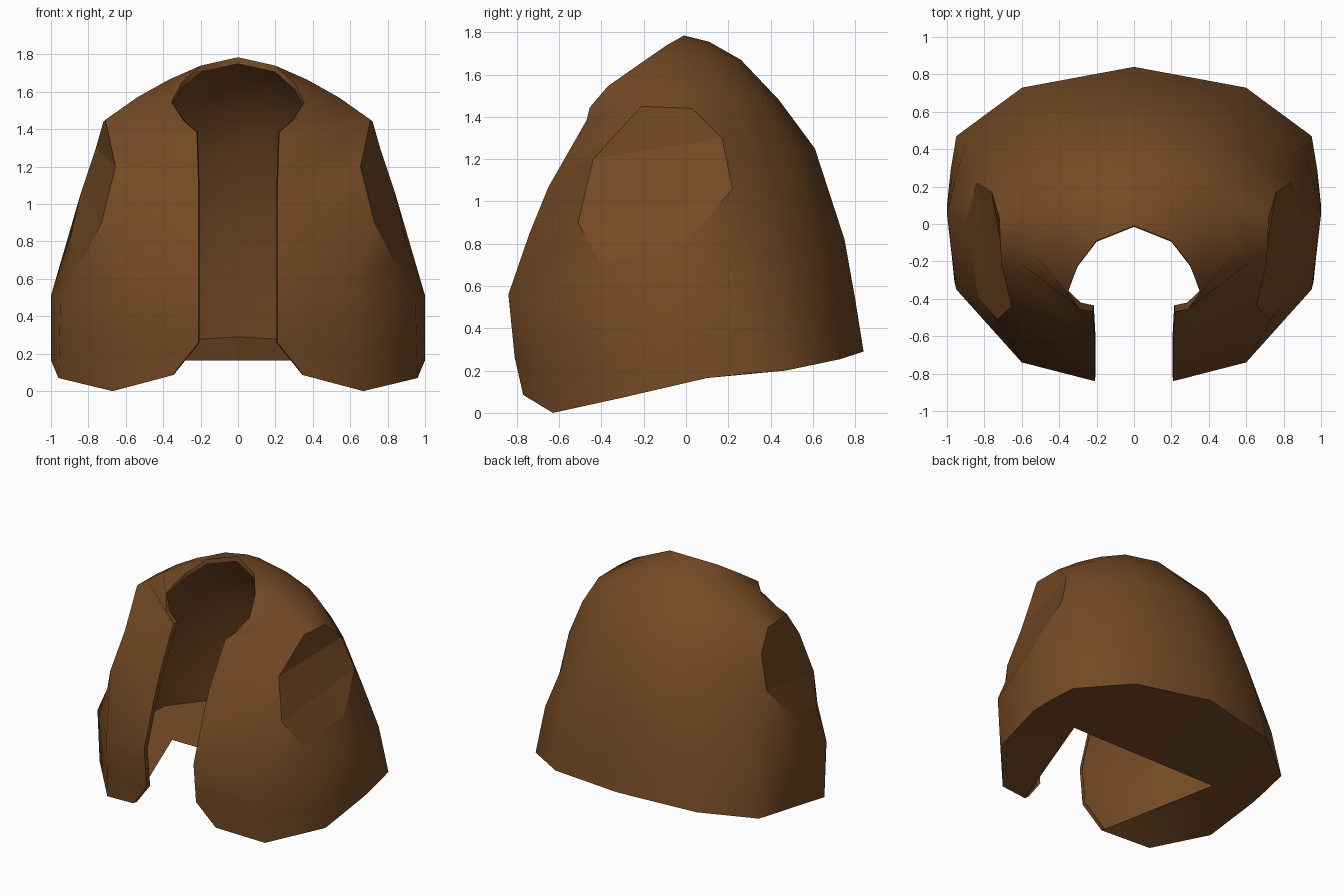
import bpy, bmesh
from mathutils import Vector as V

if "Cube" in bpy.data.objects:
    bpy.data.objects.remove(bpy.data.objects["Cube"])

brown = bpy.data.materials.new("brown_leather")
brown.diffuse_color = (0.175, 0.068, 0.018, 1)
brown.use_nodes = True
brown.node_tree.nodes["Principled BSDF"].inputs["Base Color"].default_value = brown.diffuse_color


def build(name, faces, angle):
    """Make one mirrored object from faces given as lists of points (right half)."""
    bm = bmesh.new()
    for pts in faces:
        pts = [V(p) for p in pts]
        loop = [p for i, p in enumerate(pts) if (p - pts[i - 1]).length > 1e-4]
        if len(loop) > 2:
            bm.faces.new([bm.verts.new(p) for p in loop])
    bmesh.ops.remove_doubles(bm, verts=bm.verts, dist=1e-4)
    me = bpy.data.meshes.new(name)
    bm.to_mesh(me)
    bm.free()
    me.materials.append(brown)
    ob = bpy.data.objects.new(name, me)
    bpy.context.collection.objects.link(ob)
    bpy.ops.object.select_all(action='DESELECT')
    ob.select_set(True)
    bpy.context.view_layer.objects.active = ob
    mod = ob.modifiers.new("mirror", 'MIRROR')
    mod.merge_threshold = 0.001
    bpy.ops.object.modifier_apply(modifier=mod.name)
    bpy.ops.object.shade_smooth_by_angle(angle=angle)
    return ob


# Vertical profiles, each from the hem up to the collar
slot = [(.35, -.77, .085), (.21, -.81, .26), (.21, -.84, .56), (.21, -.74, .85), (.21, -.65, 1.07),
        (.22, -.47, 1.385), (.29, -.455, 1.445), (.355, -.37, 1.545), (.3, -.22, 1.65), (.2, -.09, 1.74)]
chest = [(.67, -.63, 0), None, (.6, -.74, .53), (.73, -.51, .9), (.655, -.44, 1.2),
         (.71, -.21, 1.45), None, (.54, -.15, 1.57), (.37, -.08, 1.665), (.2, -.09, 1.74)]
arm_front = [(.96, -.31, .07), None, (.95, -.35, .48), (.83, -.4, .7)]
arm_mid = [(1, .1, .165), None, (1, .05, .51), (.9, 0, .8)]
arm_back = [(.98, .29, .185), None, (.955, .245, .53), (.84, .22, 1.06), (.76, .17, 1.3),
            (.72, .03, 1.44), None, (.54, .03, 1.565), (.36, .03, 1.665), (.2, -.09, 1.74)]
side_back = [(.95, .47, .2), None, (.9, .425, .55), (.79, .39, .85), (.665, .325, 1.22),
             (.55, .22, 1.49), None, (.42, .13, 1.61), (.28, .06, 1.69), (.2, -.09, 1.74)]
spine = [(0, .84, .29), None, (0, .8, .54), (0, .75, .82), (0, .61, 1.25),
         (0, .44, 1.48), None, (0, .26, 1.67), (0, .11, 1.755), (0, -.01, 1.785)]
for col in (chest, arm_front, arm_mid, arm_back, side_back, spine):
    col[1] = V(col[0]).lerp(V(col[2]), .4)
    if len(col) > 4:
        col[6] = V(col[5]).lerp(V(col[7]), .4)

# The back blade column is rounded out between side and spine
blade = []
for f, h in zip(side_back, spine):
    blade.append((f[0] * .63, f[1] + (h[1] - f[1]) * .7, f[2] + (h[2] - f[2]) * .6))
blade[-1] = (.1, -.05, 1.7625)


def strip(a, b, lo, hi):
    return [(a[i], b[i], b[i + 1], a[i + 1]) for i in range(lo, hi)]


# Vest shell
cols = [slot, chest, arm_front, arm_mid, arm_back, side_back, blade, spine]
faces = []
for a, b in zip(cols, cols[1:]):
    faces += strip(a, b, 0, min(len(a), len(b)) - 1)
faces += strip(chest, arm_back, 5, 9)
build("vest_shell", faces, 1.2)

# Faceted caps closing the arm holes
A, B, C = chest[3:6]
F, E, D = arm_back[3:6]
G, H = arm_mid[3], arm_front[3]
build("arm_hole_cap", [(A, H, G), (A, G, F), (A, F, E), (A, E, B), (B, E, D, C)], 0.1)

# Thin turned-in lip along the front opening and the collar
edge = [V(p) for p in slot] + [V(blade[-1]), V(spine[-1])]
inner = []
for i, p in enumerate(edge):
    t = min(1, max(0, (i - 6) / 2))
    inner.append(p + V((-.005, .035, 0)).lerp(V((0, -.005, -.035)), t))
inner[-1].x = 0
build("edge_lip", [(inner[i], edge[i], edge[i + 1], inner[i + 1]) for i in range(len(edge) - 1)], 0.7)

# Hem panel closing the underside behind the front opening
hem = [c[0] for c in cols]
corner, middle = (.63, .1, .165), (0, .1, .165)
under = [(corner, hem[i + 1], hem[i]) for i in range(6)]
under.append((middle, hem[7], hem[6], corner))
build("hem_panel", under, 0.5)
